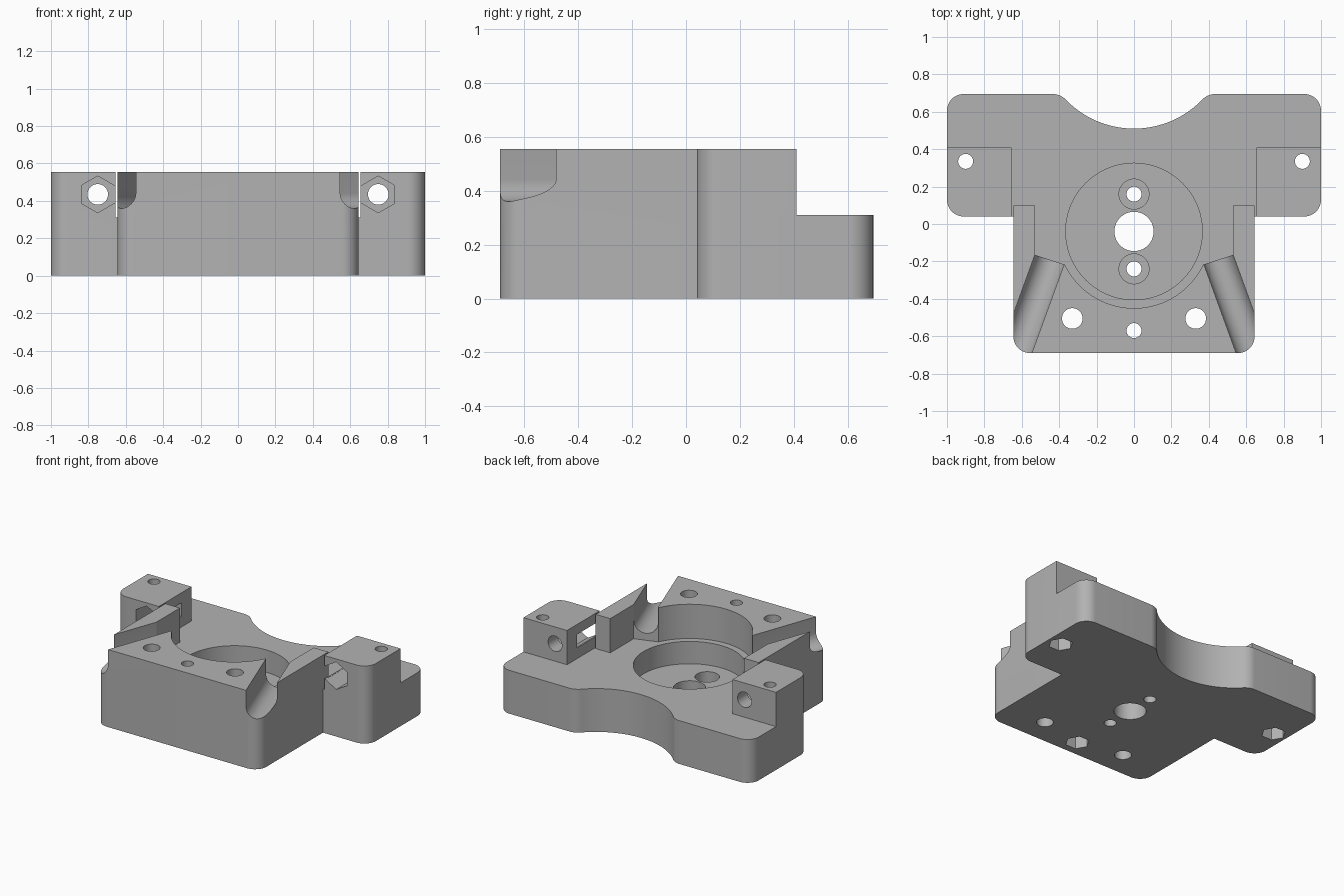
import bpy, bmesh
from math import sin, cos, radians, pi
from mathutils import Matrix, Vector

if "Cube" in bpy.data.objects:
    bpy.data.objects.remove(bpy.data.objects["Cube"], do_unlink=True)

TOP, DECK = 0.555, 0.31

grey = bpy.data.materials.new("plain grey")
grey.use_nodes = True
COLOUR = (0.45, 0.45, 0.45, 1)
grey.diffuse_color = COLOUR
grey.node_tree.nodes["Principled BSDF"].inputs["Base Color"].default_value = COLOUR


def arc(cx, cy, r, a0, a1, n=12):
    """Points along an arc, angles in degrees."""
    steps = [radians(a0 + (a1 - a0) * i / n) for i in range(n + 1)]
    return [(cx + r * cos(a), cy + r * sin(a)) for a in steps]


def mirrored(half):
    """Close a right half outline with its mirror image."""
    return half + [(-x, y) for x, y in reversed(half) if abs(x) > 1e-5]


def prism(name, outline, z0, z1, matrix=Matrix()):
    """Extrude a flat outline from z0 to z1, then place it."""
    bm = bmesh.new()
    face = bm.faces.new([bm.verts.new((x, y, z0)) for x, y in outline])
    ext = bmesh.ops.extrude_face_region(bm, geom=[face])
    verts = [v for v in ext["geom"] if isinstance(v, bmesh.types.BMVert)]
    bmesh.ops.translate(bm, vec=(0, 0, z1 - z0), verts=verts)
    bmesh.ops.transform(bm, matrix=matrix, verts=bm.verts)
    bmesh.ops.recalc_face_normals(bm, faces=bm.faces)
    mesh = bpy.data.meshes.new(name)
    bm.to_mesh(mesh)
    bm.free()
    mesh.materials.append(grey)
    ob = bpy.data.objects.new(name, mesh)
    bpy.context.collection.objects.link(ob)
    return ob


def circle(x, y, r, n=48, turn=0):
    return [(x + r * cos(turn + 2 * pi * i / n), y + r * sin(turn + 2 * pi * i / n))
            for i in range(n)]


# T-shaped block with rounded corners and a scooped back edge
body = prism("mount_body", mirrored(
    [(0, -0.69)]
    + arc(0.555, -0.6, 0.09, -90, 0)
    + [(0.645, 0.04)]
    + arc(0.91, 0.13, 0.09, -90, 0)
    + arc(0.91, 0.605, 0.09, 0, 90)
    + arc(0.436, 0.595, 0.1, 90, 135.9)
    + arc(0, 1.017, 0.507, -44.06, -90, 24)[1:]), 0, TOP)


def cut(outline, z0, z1, matrix=Matrix()):
    """Subtract a prism from the body."""
    tool = prism("cutter", outline, z0, z1, matrix)
    tool.hide_render = True
    mod = body.modifiers.new("cut", "BOOLEAN")
    mod.operation = "DIFFERENCE"
    mod.solver = "EXACT"
    mod.object = tool
    bpy.context.view_layer.objects.active = body
    bpy.ops.object.modifier_apply(modifier=mod.name)
    bpy.data.objects.remove(tool, do_unlink=True)


# Lowered deck, leaving the ears, side walls and front block standing
cut(mirrored(
    arc(0, -0.04, 0.41, -90, -25.6, 24)
    + [(0.53, -0.165), (0.53, 0.1), (0.645, 0.1), (0.645, 0.02),
       (0.655, 0.02), (0.655, 0.41), (1.1, 0.41), (1.1, 0.8)]), DECK, 0.8)

# Round pocket, shaft hole and counterbored screw holes
cut(circle(0, -0.04, 0.365, 96), 0.15, 0.5)
cut(circle(0, -0.04, 0.105), -0.1, 0.3)
for y in (0.16, -0.24):
    cut(circle(0, y, 0.08), 0.07, 0.3)
    cut(circle(0, y, 0.04), -0.1, 0.2)

# Front centre hole with a nut trap underneath
cut(circle(0, -0.57, 0.04), -0.1, 0.8)
cut(circle(0, -0.57, 0.08, 6), -0.1, 0.1)

slot = arc(0, 0, 0.082, 180, 360, 20) + [(0.082, 0.4), (-0.082, 0.4)]
for s in (1, -1):
    # Front block holes
    cut(circle(s * 0.33, -0.505, 0.055), -0.1, 0.8)

    # Ear holes with nut traps underneath
    cut(circle(s * 0.9, 0.335, 0.04), -0.1, 0.8)
    cut(circle(s * 0.9, 0.335, 0.08, 6), -0.1, 0.1)

    # Slanted round-bottomed groove through each front corner
    along = Vector((s * sin(radians(20)), -cos(radians(20)), 0))
    up = Vector((0, 0, 1))
    side = up.cross(along)
    frame = Matrix((side, up, along)).transposed().to_4x4()
    frame.translation = Vector((s * 0.4525, -0.1925, 0.442))
    cut(slot, -0.02, 0.9, frame)

    # Ear bolt hole, running front to back, with a hexagonal nut trap
    level = Matrix.Translation((s * 0.75, 0, 0.435)) @ Matrix.Rotation(-pi / 2, 4, "X")
    cut(circle(0, 0, 0.055), 0, 0.5, level)
    cut(circle(0, 0, 0.098, 6, pi / 6), 0, 0.3, level)
    # Window where the trap opens into the inner face
    a, b = sorted((-s * 0.1, -s * 0.05))
    cut([(a, -0.048), (b, -0.048), (b, 0.048), (a, 0.048)], 0.02, 0.299, level)

# Smooth the curved walls, keep machined edges crisp
bpy.ops.object.select_all(action="DESELECT")
body.select_set(True)
bpy.context.view_layer.objects.active = body
bpy.ops.object.shade_smooth_by_angle(angle=radians(30))
